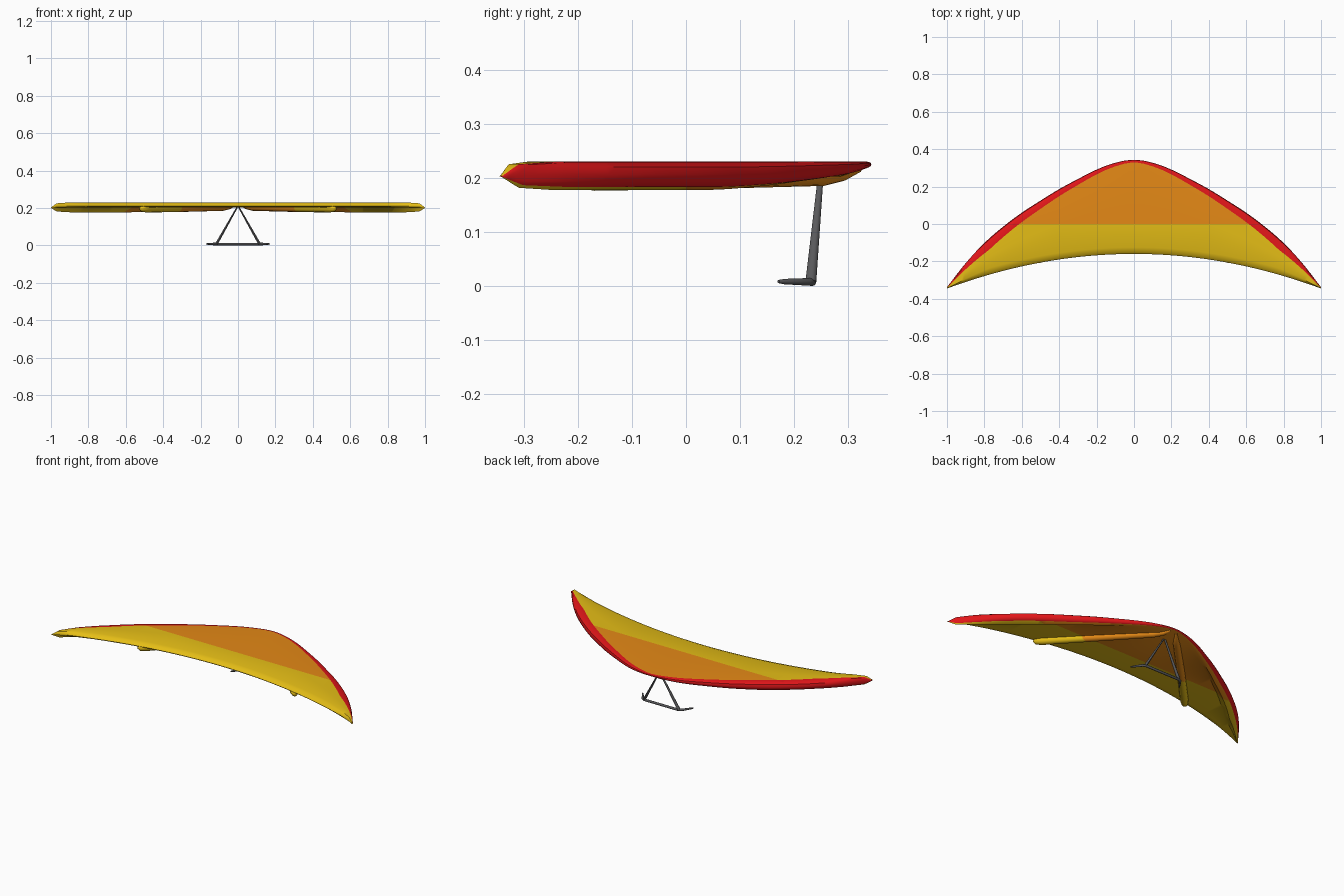
import bpy, bmesh, math
from mathutils import Vector

if "Cube" in bpy.data.objects:
    bpy.data.objects.remove(bpy.data.objects["Cube"])


def material(name, rgb):
    m = bpy.data.materials.new(name)
    m.diffuse_color = (*rgb, 1)
    m.use_nodes = True
    m.node_tree.nodes["Principled BSDF"].inputs["Base Color"].default_value = m.diffuse_color
    return m


YELLOW = material("yellow sail", (0.78, 0.51, 0.008))
ORANGE = material("orange sail", (0.78, 0.25, 0.008))
RED = material("red edge", (0.75, 0.008, 0.01))
GREY = material("dark grey", (0.1, 0.1, 0.105))


def lerp_table(table, x):
    for (x0, v0), (x1, v1) in zip(table, table[1:]):
        if x <= x1:
            return v0 + (v1 - v0) * (x - x0) / (x1 - x0)
    return table[-1][1]


def smooth_table(table, x):
    # averaged lookup rounds off the corners of the table
    n = 7
    return sum(lerp_table(table, min(1, abs(x + 0.05 * (i - 3) / 3 * min(1, (1 - x) * 8))))
               for i in range(n)) / n


LEAD = [(0, .348), (.1, .33), (.2, .293), (.4, .188), (.6, .062), (.7, -.013),
        (.8, -.098), (.9, -.207), (1, -.338)]
EDGE_BOTTOM = [(0, .222), (.2, .204), (.4, .19), (.55, .183), (1, .183)]
THICK = [(0, 1), (.9, 1), (.97, .82), (1, .03)]


def finish(bm, name, mats, angle=40):
    bmesh.ops.recalc_face_normals(bm, faces=bm.faces)
    me = bpy.data.meshes.new(name)
    bm.to_mesh(me)
    bm.free()
    for m in mats:
        me.materials.append(m)
    ob = bpy.data.objects.new(name, me)
    bpy.context.collection.objects.link(ob)
    bpy.ops.object.select_all(action='DESELECT')
    ob.select_set(True)
    bpy.context.view_layer.objects.active = ob
    bpy.ops.object.shade_smooth_by_angle(angle=math.radians(angle))
    return ob


def split_at_middle(bm):
    # clean colour change at y = 0: orange behind, yellow in front
    bmesh.ops.bisect_plane(bm, geom=bm.verts[:] + bm.edges[:] + bm.faces[:],
                           plane_co=(0, 0, 0), plane_no=(0, 1, 0))
    for f in bm.faces:
        if f.material_index != 2:
            f.material_index = 1 if f.calc_center_median().y > 0 else 0


def section(x):
    a = abs(x)
    lead, trail = smooth_table(LEAD, a), -.16 - .185 * a * a
    zb, zt = smooth_table(EDGE_BOTTOM, a), .23
    h, r = zt - zb, .013 + .062 * a
    k = min(1, (lead - trail) / (2.2 * r + .06))
    r *= k
    inner = max(1.7 * r, .05 * k)
    pts = [(trail, .212), (trail + .01 * k, .222), (trail + .035 * k, zt),
           ((lead + trail) / 2, zt), (lead - r, zt), (lead - .45 * r, zt - .04 * h),
           (lead - .1 * r, zt - .22 * h), (lead, zt - .5 * h),
           (lead - .1 * r, zb + .2 * h), (lead - .35 * r, zb),
           (lead - r, zb - .006 * min(1, a * 2)), (lead - inner, .202),
           (trail + .03 * k, .203), (trail + .008 * k, .205)]
    t = lerp_table(THICK, a)
    return [(x, y, .202 + (z - .202) * t) for y, z in pts]


# sail: sections swept from tip to tip
bm = bmesh.new()
N = 48
xs = [math.copysign(1 - (1 - abs(i) / N) ** 1.25, i) for i in range(-N, N + 1)]
rings = [[bm.verts.new(p) for p in section(x)] for x in xs]
count = len(rings[0])
for a, b in zip(rings, rings[1:]):
    for j in range(count):
        k = (j + 1) % count
        f = bm.faces.new((a[j], a[k], b[k], b[j]))
        f.material_index = 2 if 4 <= j <= 8 else 0
for ring in (rings[0], rings[-1]):
    bm.faces.new(ring).material_index = 2
split_at_middle(bm)
finish(bm, "sail", [YELLOW, ORANGE, RED])


def tube(bm, path, radii, sides=12, flat=1.0):
    # round tube along a path; flat narrows the sideways radius
    path = [Vector(p) for p in path]
    rings = []
    for i, p in enumerate(path):
        d = (path[min(i + 1, len(path) - 1)] - path[max(i - 1, 0)]).normalized()
        ref = Vector((0, 1, 0)) if abs(d.z) > .7 else Vector((0, 0, 1))
        u = (ref - d * ref.dot(d)).normalized()
        v = d.cross(u)
        rings.append([bm.verts.new(p + radii[i] * (u * math.cos(t) + v * flat * math.sin(t)))
                      for t in (2 * math.pi * j / sides for j in range(sides))])
    for a, b in zip(rings, rings[1:]):
        for j in range(sides):
            k = (j + 1) % sides
            bm.faces.new((a[j], a[k], b[k], b[j]))
    bm.faces.new(rings[0])
    bm.faces.new(rings[-1])


# ridges: rounded spars under the sail from nose to trailing edge
for side, label in ((-1, "left"), (1, "right")):
    bm = bmesh.new()
    tube(bm, [(side * .02, .32, .217), (side * .045, .29, .208), (side * .08, .255, .204),
              (side * .3, .03, .2), (side * .49, -.17, .198), (side * .515, -.197, .198),
              (side * .522, -.205, .199)],
         [.007, .014, .019, .021, .022, .017, .006])
    split_at_middle(bm)
    finish(bm, label + "_ridge", [YELLOW, ORANGE], 50)

    # control frame legs
    bm = bmesh.new()
    tube(bm, [(0, .25, .212), (side * .115, .231, .008)], [.005, .01], 10, .75)
    finish(bm, label + "_control_leg", [GREY])

# control bar with ends swept forward
bm = bmesh.new()
half = [(.168, .171, .008), (.16, .182, .008), (.128, .226, .0075), (.112, .234, .007)]
path = [(-x, y, z) for x, y, z in half] + half[::-1]
rad = [.003, .005, .007, .007]
tube(bm, path, rad + rad[::-1], 10)
finish(bm, "control_bar", [GREY])
